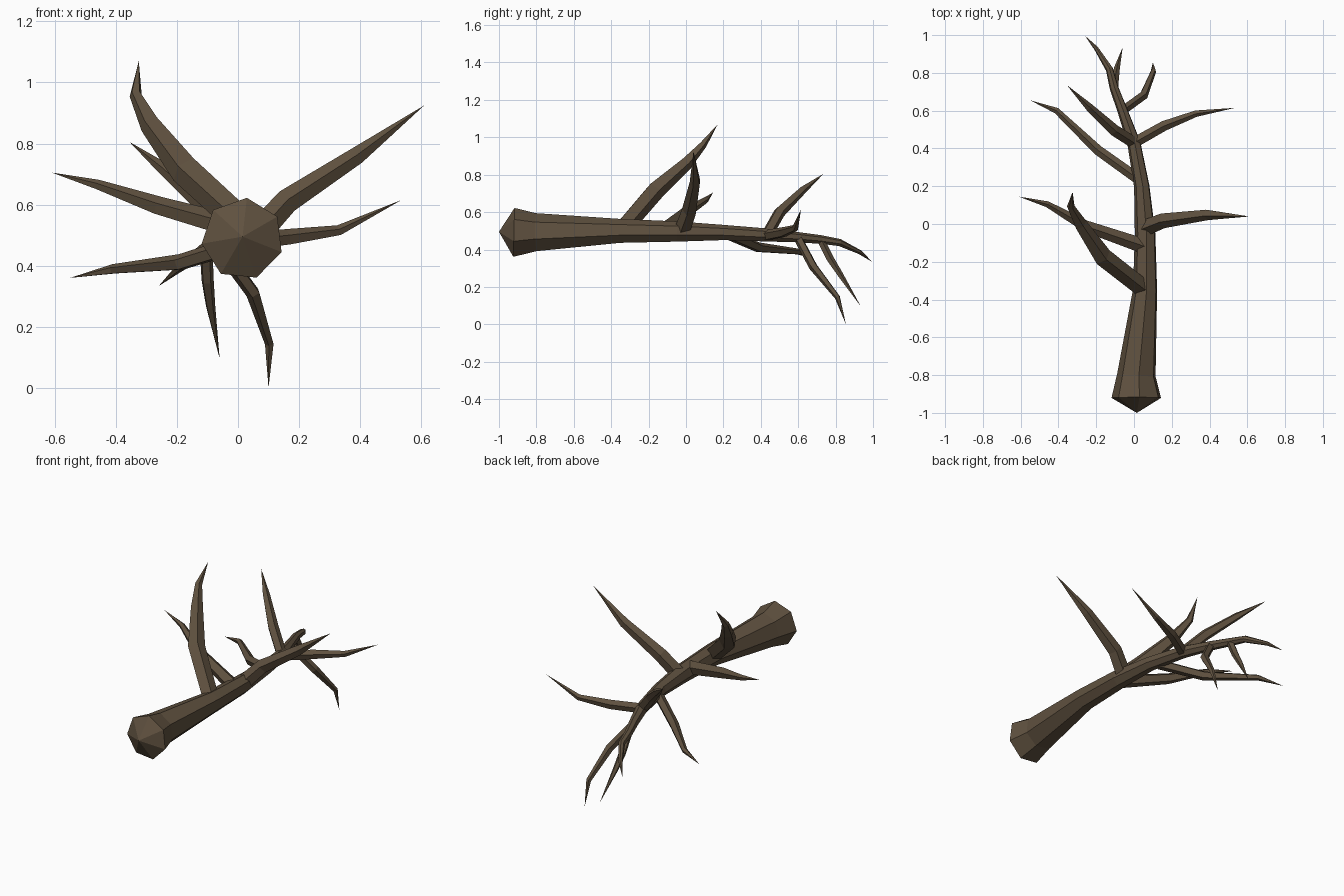
import bpy, bmesh, math
from mathutils import Vector

bark = bpy.data.materials.new("bark")
bark.diffuse_color = (0.115, 0.082, 0.05, 1)


def limb(name, path, sides, start=0.0):
    """Sweep a tapering faceted tube along (x, y, z, radius); radius 0 makes a point."""
    pts = [Vector(p[:3]) for p in path]
    bm = bmesh.new()
    rings = []
    tan = (pts[1] - pts[0]).normalized()
    up = Vector((0, 0, 1))
    for i, p in enumerate(pts):
        a, b = pts[max(i - 1, 0)], pts[min(i + 1, len(pts) - 1)]
        new = (b - a).normalized()
        up = tan.rotation_difference(new) @ up
        tan = new
        u = (up - tan * up.dot(tan)).normalized()
        v = u.cross(tan)
        r = path[i][3]
        if r == 0:
            rings.append([bm.verts.new(p)])
            continue
        angles = [start + 2 * math.pi * k / sides for k in range(sides)]
        rings.append([bm.verts.new(p + r * (u * math.cos(t) + v * math.sin(t))) for t in angles])
    for A, B in zip(rings, rings[1:]):
        for k in range(sides):
            j = (k + 1) % sides
            if len(A) == 1:
                bm.faces.new((A[0], B[j], B[k]))
            elif len(B) == 1:
                bm.faces.new((A[k], A[j], B[0]))
            else:
                bm.faces.new((A[k], A[j], B[j], B[k]))
    if len(rings[0]) > 1:
        bm.faces.new(rings[0][::-1])
    bmesh.ops.recalc_face_normals(bm, faces=bm.faces)
    me = bpy.data.meshes.new(name)
    bm.to_mesh(me)
    bm.free()
    me.materials.append(bark)
    ob = bpy.data.objects.new(name, me)
    bpy.context.collection.objects.link(ob)
    return ob


# Main stem with flared, pointed butt
limb("main_stem", [
    (0.015, -1.0, 0.495, 0), (0.015, -0.92, 0.488, 0.135), (0.015, -0.8, 0.49, 0.105),
    (0.06, -0.35, 0.498, 0.066), (0.06, -0.05, 0.495, 0.056), (0.042, 0.2, 0.49, 0.042),
    (0.0, 0.43, 0.477, 0.036), (-0.06, 0.6, 0.465, 0.028), (-0.105, 0.72, 0.453, 0.024),
    (-0.13, 0.82, 0.437, 0.02), (-0.2, 0.93, 0.385, 0.012), (-0.26, 0.997, 0.333, 0)],
    7, math.radians(-6))

# Side branches: base to tip
branches = {
    "branch_upper_left_tall": [(0.06, -0.35, 0.5, 0.05), (-0.17, -0.17, 0.71, 0.052),
                               (-0.285, 0.0, 0.86, 0.036), (-0.335, 0.09, 0.96, 0.021), (-0.325, 0.17, 1.07, 0)],
    "branch_left_long": [(0.06, -0.12, 0.505, 0.042), (-0.26, -0.01, 0.595, 0.032),
                         (-0.46, 0.105, 0.665, 0.017), (-0.61, 0.145, 0.705, 0)],
    "branch_upper_right": [(0.06, -0.02, 0.5, 0.045), (0.16, 0.02, 0.61, 0.042),
                           (0.39, 0.05, 0.76, 0.03), (0.61, 0.04, 0.925, 0)],
    "branch_lower_left": [(0.02, 0.24, 0.475, 0.03), (-0.19, 0.39, 0.41, 0.028),
                          (-0.41, 0.6, 0.388, 0.017), (-0.55, 0.655, 0.36, 0)],
    "branch_upper_left_short": [(0.0, 0.43, 0.475, 0.032), (-0.11, 0.5, 0.6, 0.032),
                                (-0.24, 0.62, 0.715, 0.022), (-0.355, 0.735, 0.805, 0)],
    "branch_right": [(0.0, 0.43, 0.475, 0.03), (0.16, 0.52, 0.492, 0.028),
                     (0.33, 0.585, 0.515, 0.018), (0.535, 0.615, 0.615, 0)],
    "branch_down_right": [(-0.06, 0.6, 0.46, 0.024), (0.05, 0.68, 0.31, 0.024),
                          (0.103, 0.81, 0.145, 0.015), (0.1, 0.855, 0.0, 0)],
    "branch_down_left": [(-0.105, 0.72, 0.45, 0.022), (-0.1, 0.77, 0.35, 0.021),
                         (-0.09, 0.825, 0.265, 0.016), (-0.06, 0.935, 0.095, 0)],
}
for name, path in branches.items():
    limb(name, path, 5)
